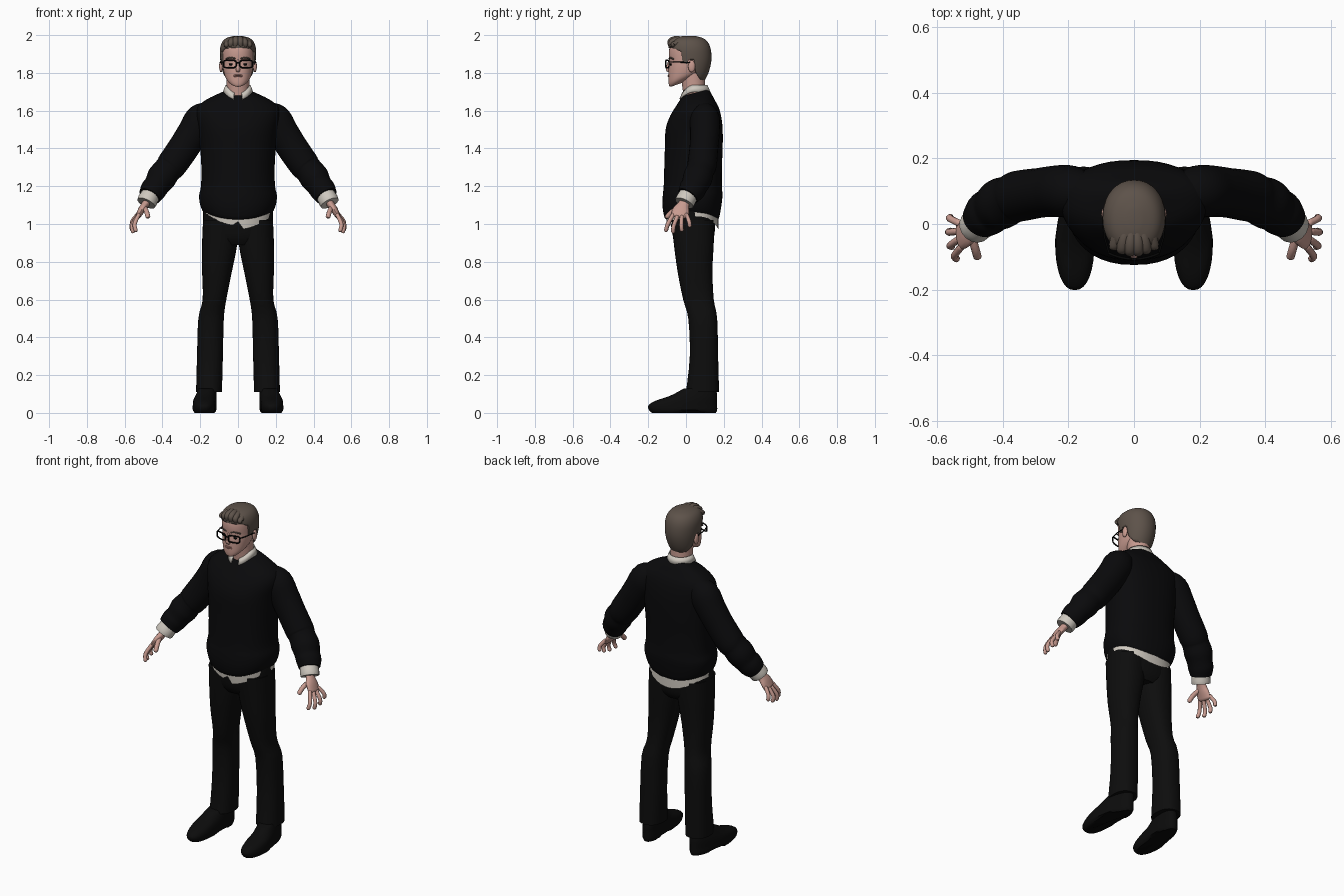
import bpy, bmesh, math
from mathutils import Vector

cube = bpy.data.objects.get("Cube")
if cube:
    bpy.data.objects.remove(cube, do_unlink=True)


def material(name, r, g, b):
    m = bpy.data.materials.new(name)
    m.use_nodes = True
    m.diffuse_color = (r, g, b, 1)
    m.node_tree.nodes["Principled BSDF"].inputs["Base Color"].default_value = (r, g, b, 1)
    return m


SKIN = material("skin", .58, .33, .28)
LIPS = material("lips", .42, .2, .17)
HAIR = material("brown hair", .11, .085, .068)
SHIRT = material("off white shirt", .62, .58, .52)
WOOL = material("black wool", .003, .003, .0035)
CLOTH = material("black trouser cloth", .004, .004, .004)
LEATHER = material("black leather", .0035, .0035, .0035)
FRAME = material("black frame", .002, .002, .002)


def finish(name, bm, mat, mirror=False, edit=None):
    """Turn a bmesh into a smooth shaded object."""
    if edit:
        for v in bm.verts:
            edit(v.co)
    bmesh.ops.recalc_face_normals(bm, faces=bm.faces)
    me = bpy.data.meshes.new(name)
    bm.to_mesh(me)
    bm.free()
    me.materials.append(mat)
    me.shade_smooth()
    me.set_sharp_from_angle(angle=math.radians(50))
    ob = bpy.data.objects.new(name, me)
    bpy.context.collection.objects.link(ob)
    if mirror:
        ob.modifiers.new("mirror", "MIRROR").use_clip = False
    return ob


def spline(rows, steps):
    """Catmull-Rom interpolation of equal length rows."""
    out = []
    for i in range(len(rows) - 1):
        a, b, c, d = (rows[min(max(i + j, 0), len(rows) - 1)] for j in (-1, 0, 1, 2))
        for s in range(steps):
            t = s / steps
            out.append([q + t / 2 * (r - p + t * (2 * p - 5 * q + 4 * r - w + t * (3 * q - p - 3 * r + w)))
                        for p, q, r, w in zip(a, b, c, d)])
    return out + [list(rows[-1])]


def skin_rings(rings, cap=True, closed=True):
    """Bridge a list of point loops with quads."""
    bm = bmesh.new()
    loops = [[bm.verts.new(p) for p in ring] for ring in rings]
    n = len(loops[0])
    for lo, hi in zip(loops, loops[1:]):
        for i in range(n if closed else n - 1):
            j = (i + 1) % n
            bm.faces.new((lo[i], lo[j], hi[j], hi[i]))
    if cap and closed:
        bm.faces.new(loops[0])
        bm.faces.new(loops[-1])
    return bm


def stack(name, rows, mat, mid=.5, power=2, n=32, cap=True, mirror=False, edit=None, steps=3):
    """Horizontal rounded sections: z, x min, x max, y front, y back, sag, tilt."""
    rings = []
    rows = [tuple(r) + (0,) * (7 - len(r)) for r in rows]
    for z, x0, x1, yf, yb, sag, tilt in spline(rows, steps):
        yc = yf + mid * (yb - yf)
        ring = []
        for i in range(n):
            a = math.tau * i / n
            s, c = (math.copysign(abs(f(a)) ** (2 / power), f(a)) for f in (math.sin, math.cos))
            y = yc - c * (yc - yf if c > 0 else yb - yc)
            ring.append(((x0 + x1) / 2 + s * (x1 - x0) / 2, y,
                         z - sag * abs(c) ** 3 + tilt * (y - .05)))
        rings.append(ring)
    return finish(name, skin_rings(rings, cap), mat, mirror, edit)


def sym(rows):
    return [(r[0], -r[1]) + tuple(r[1:]) for r in rows]


def tube(name, rows, mat, ref=(0, 1, 0), n=16, mirror=True, tips=True, steps=4):
    """Tube along a path: x, y, z, radius along ref, radius across."""
    pts = spline(rows, steps)
    pos = [Vector(p[:3]) for p in pts]
    rings = []

    def ring(p, t, ru, rv):
        u = (Vector(ref) - t * t.dot(Vector(ref))).normalized()
        v = t.cross(u)
        return [p + u * ru * math.cos(math.tau * i / n) + v * rv * math.sin(math.tau * i / n)
                for i in range(n)]

    for i, p in enumerate(pts):
        t = (pos[min(i + 1, len(pos) - 1)] - pos[max(i - 1, 0)]).normalized()
        if tips and i == 0:
            rings.append(ring(pos[0] - t * p[4] * .6, t, p[3] * .5, p[4] * .5))
        rings.append(ring(pos[i], t, p[3], p[4]))
        if tips and i == len(pts) - 1:
            rings.append(ring(pos[i] + t * p[4] * .6, t, p[3] * .5, p[4] * .5))
    return finish(name, skin_rings(rings), mat, mirror)


def even(points, r):
    return [tuple(p) + (r, r) for p in points]


def ball(name, loc, size, mat, mirror=False):
    bm = bmesh.new()
    bmesh.ops.create_uvsphere(bm, u_segments=16, v_segments=10, radius=1)
    bmesh.ops.scale(bm, vec=size, verts=bm.verts)
    bmesh.ops.translate(bm, vec=loc, verts=bm.verts)
    return finish(name, bm, mat, mirror)


# Trousers
stack("trouser_legs", [(1.02, 0, .185, -.078, .15), (.9, .003, .19, -.065, .147),
                       (.75, .032, .19, -.045, .14), (.6, .062, .187, -.015, .147),
                       (.5, .075, .21, .012, .165), (.3, .08, .217, .02, .17),
                       (.11, .085, .222, 0, .175)], CLOTH, power=2.3, mirror=True)
stack("trouser_seat", sym([(1.07, .185, -.085, .16), (1, .184, -.08, .155),
                           (.93, .17, -.068, .148), (.89, .11, -.045, .125)]), CLOTH, power=2.3)


# Shoes with a heel step and toes turned slightly out
def shape_shoe(co):
    if co.z < .01 and -.02 < co.y < .08:
        co.z = .018
    co.x -= .12 * max(0, co.y + .05)


stack("shoes", [(0, .13, .23, -.18, .158), (.015, .122, .24, -.196, .165),
                (.04, .12, .24, -.199, .165), (.065, .122, .238, -.16, .165),
                (.09, .125, .232, -.085, .165), (.13, .13, .22, -.01, .16)],
      LEATHER, mid=.42, power=2.3, mirror=True, edit=shape_shoe)


# Shirt tail with a front opening, right flap a little shorter
def shape_tail(co):
    if co.y < 0 and co.z < 1.05:
        if abs(co.x) < .005:
            co.z += .04
        elif co.x < 0:
            co.z += .02


stack("shirt_tail", sym([(1.1, .18, -.105, .17, 0), (1.07, .184, -.106, .172, .03),
                         (1.04, .184, -.1, .172, .068)]), SHIRT, mid=.55, power=2.2,
      n=48, cap=False, edit=shape_tail)

# Sweater body and sleeves
stack("sweater_body", sym([(1.055, .165, -.095, .16, .03), (1.06, .182, -.112, .174, .03),
                           (1.1, .2, -.124, .186, .012), (1.15, .206, -.123, .193),
                           (1.2, .196, -.118, .19), (1.3, .194, -.115, .19),
                           (1.4, .2, -.112, .194), (1.5, .21, -.108, .194),
                           (1.57, .224, -.085, .186), (1.62, .215, -.055, .172),
                           (1.66, .165, -.03, .15), (1.685, .105, -.022, .13, 0, .15),
                           (1.695, .076, -.02, .115, 0, .25)]), WOOL, mid=.6, power=2.3, n=40)
tube("sleeves", [(.13, .1, 1.6, .05, .05), (.19, .1, 1.558, .078, .085),
                 (.24, .1, 1.48, .078, .083), (.287, .095, 1.405, .076, .082),
                 (.35, .085, 1.315, .078, .08), (.375, .075, 1.285, .074, .074),
                 (.405, .062, 1.245, .078, .078), (.43, .045, 1.205, .071, .068),
                 (.45, .03, 1.178, .07, .068), (.468, .01, 1.148, .058, .06)],
     WOOL, n=24, tips=False)
tube("shirt_cuffs", [(.46, .018, 1.16, .05, .05), (.478, -.002, 1.126, .053, .053),
                     (.486, -.01, 1.11, .051, .051)], SHIRT, tips=False)

# Hands
tube("palms", [(.472, .002, 1.135, .03, .024), (.49, -.012, 1.105, .03, .02),
               (.51, -.026, 1.075, .044, .019), (.53, -.034, 1.04, .046, .014)], SKIN)
fingers = {"index": [(.525, -.068, 1.05), (.547, -.096, 1), (.541, -.106, .965)],
           "middle": [(.533, -.046, 1.04), (.56, -.065, .99), (.555, -.068, .958)],
           "ring": [(.536, -.022, 1.04), (.564, -.025, .995), (.56, -.022, .967)],
           "little": [(.532, .002, 1.05), (.56, .016, 1.015), (.56, .02, .99)]}
for label, path in fingers.items():
    tube(label + "_fingers", even(path, .011), SKIN, n=10)
tube("thumbs", even([(.497, -.03, 1.09), (.484, -.075, 1.065), (.477, -.1, 1.038)], .013),
     SKIN, ref=(1, 0, 0), n=10)

# Neck and head
stack("neck", sym([(1.62, .06, -.008, .1), (1.7, .06, -.016, .102), (1.8, .062, -.03, .1)]), SKIN)
stack("head", sym([(1.772, .022, -.08, -.02, 0, .35), (1.776, .04, -.088, .01, 0, .33),
                   (1.785, .058, -.092, .045, 0, .28), (1.8, .071, -.093, .08, 0, .2),
                   (1.83, .08, -.092, .105, 0, .05), (1.86, .083, -.088, .115),
                   (1.9, .085, -.091, .118), (1.94, .082, -.085, .11),
                   (1.97, .062, -.06, .09), (1.983, .03, -.02, .05)]), SKIN, power=2.2)
tube("nose", [(0, -.086, 1.865, .006, .008), (0, -.094, 1.84, .008, .008),
              (0, -.098, 1.818, .012, .009), (0, -.09, 1.808, .01, .006)],
     SKIN, ref=(1, 0, 0), n=12, mirror=False)
ball("ears", (.09, .03, 1.835), (.01, .019, .032), SKIN, True)
ball("eyes", (.036, -.08, 1.845), (.013, .006, .006), FRAME, True)
for z in (1.788, 1.781):
    ball("lip", (0, -.09, z), (.024, .007, .004), LIPS)
tube("eyebrows", even([(.016, -.088, 1.876), (.04, -.083, 1.881), (.064, -.067, 1.873)], .004),
     HAIR, n=8)

# Hair: a smooth cap trimmed by a side hairline
hair = stack("hair", sym([(1.73, .055, -.05, .08), (1.78, .078, -.07, .11),
                          (1.83, .089, -.08, .128), (1.88, .095, -.09, .135),
                          (1.93, .095, -.094, .13), (1.965, .083, -.087, .114),
                          (1.985, .06, -.06, .088), (1.996, .02, -.015, .045)]),
             HAIR, power=2.1, n=40)
line = [(-.2, 1.935), (-.06, 1.93), (-.025, 1.91), (-.018, 1.855), (.006, 1.845), (.014, 1.87),
        (.042, 1.868), (.052, 1.8), (.075, 1.765), (.2, 1.75), (.2, 2.1), (-.2, 2.1)]
cutter = finish("hairline_cutter", skin_rings([[(x, y, z) for y, z in line] for x in (-.2, .2)]), HAIR)
cutter.hide_render = True
trim = hair.modifiers.new("trim", "BOOLEAN")
trim.operation, trim.solver, trim.object = "INTERSECT", "EXACT", cutter
graph = bpy.context.evaluated_depsgraph_get()
trimmed = bpy.data.meshes.new_from_object(hair.evaluated_get(graph))
hair.modifiers.clear()
hair.data = trimmed
bpy.data.objects.remove(cutter, do_unlink=True)

# Swept front locks
for i in range(6):
    x = -.06 + .024 * i
    back = 5 * x * x
    tube("front_lock", [(x * .6, -.01, 1.978, .014, .012),
                        (x * .85, -.055 + back, 1.981 - back, .018, .015),
                        (x, -.085 + back, 1.968 - back, .017, .014),
                        (x * 1.1, -.086 + back, 1.942, .012, .008)],
         HAIR, ref=(1, 0, 0), n=12, mirror=False)

# Folded collar with two points at the front
upper, lower = [], []
for i in range(41):
    a = .3 + (math.tau - .6) * i / 40
    s, c = math.sin(a), math.cos(a)
    front = max(0, c)
    upper.append((.066 * s, .045 - .068 * c, 1.737 - .045 * front ** 2))
    lower.append((.08 * s, .045 - .084 * c, 1.7 - .042 * front ** 2))
collar = finish("shirt_collar", skin_rings([upper, lower], closed=False), SHIRT)
collar.modifiers.new("thickness", "SOLIDIFY").thickness = .006


# Glasses
def wire(name, pts, r, cyclic=False):
    cu = bpy.data.curves.new(name, "CURVE")
    cu.dimensions, cu.bevel_depth, cu.bevel_resolution = "3D", r, 2
    sp = cu.splines.new("POLY")
    sp.points.add(len(pts) - 1)
    for p, co in zip(sp.points, pts):
        p.co = (*co, 1)
    sp.use_cyclic_u = cyclic
    cu.materials.append(FRAME)
    ob = bpy.data.objects.new(name, cu)
    bpy.context.collection.objects.link(ob)
    ob.modifiers.new("mirror", "MIRROR")


rim = []
for i in range(24):
    s, c = (math.copysign(abs(f(math.tau * i / 24)) ** .5, f(math.tau * i / 24))
            for f in (math.sin, math.cos))
    x = .043 + .033 * c
    rim.append((x, -.107 + 3 * x * x, 1.847 + .02 * s))
wire("glasses_rims", rim, .004, True)
wire("glasses_bridge", [(0, -.108, 1.855), (.012, -.106, 1.853)], .004)
wire("glasses_temples", [(.076, -.09, 1.857), (.09, -.04, 1.857), (.095, .02, 1.855),
                         (.094, .04, 1.84)], .003)
